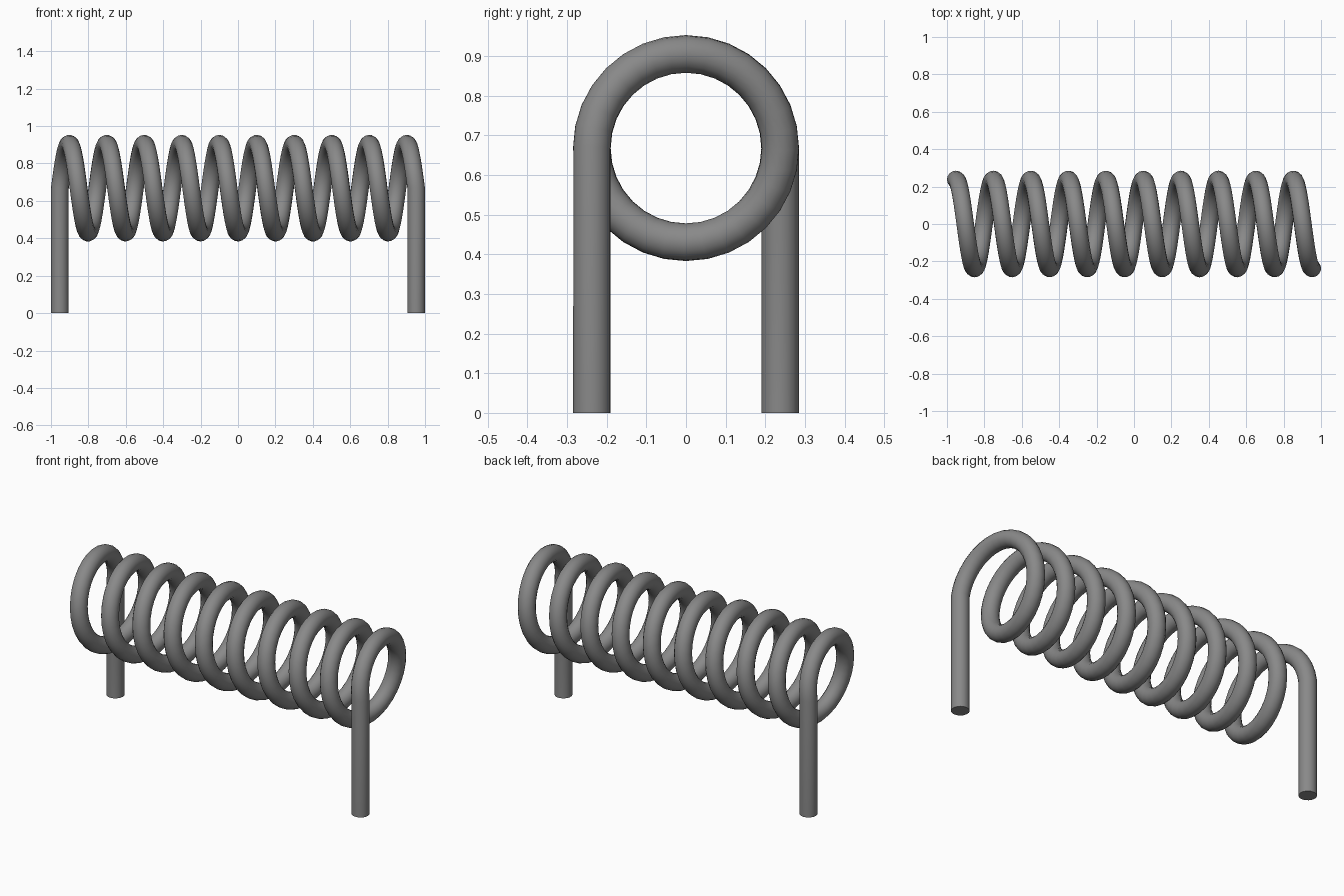
import bpy
from math import cos, sin, pi

cube = bpy.data.objects.get("Cube")
if cube:
    bpy.data.objects.remove(cube, do_unlink=True)

WIRE = 0.0475       # wire radius
COIL = 0.2375       # coil radius to wire centre
AXIS_Z = 0.668      # height of the coil axis
HALF = 0.9525       # half length between leg centres
TURNS = 9.5
STEPS = 32          # segments per turn

# Plain metal
steel = bpy.data.materials.new("grey steel")
steel.use_nodes = True
grey = (0.25, 0.25, 0.25, 1)
steel.diffuse_color = grey
steel.node_tree.nodes["Principled BSDF"].inputs["Base Color"].default_value = grey

# Wire path: back leg up, coil along x, front leg down
count = int(TURNS * STEPS)
path = [(-HALF, COIL, 0)]
for i in range(count + 1):
    a = 2 * pi * i / STEPS
    path.append((-HALF + 2 * HALF * i / count, COIL * cos(a), AXIS_Z + COIL * sin(a)))
path.append((HALF, -COIL, 0))

# Sweep a round section along the path
curve = bpy.data.curves.new("coil_spring", "CURVE")
curve.dimensions = "3D"
curve.bevel_depth = WIRE
curve.bevel_resolution = 6
curve.use_fill_caps = True
spline = curve.splines.new("POLY")
spline.points.add(len(path) - 1)
for point, co in zip(spline.points, path):
    point.co = (*co, 1)
curve.materials.append(steel)

spring = bpy.data.objects.new("coil_spring", curve)
bpy.context.collection.objects.link(spring)
bpy.ops.object.select_all(action="DESELECT")
spring.select_set(True)
bpy.context.view_layer.objects.active = spring
bpy.ops.object.convert(target="MESH")
bpy.ops.object.shade_smooth_by_angle(angle=pi / 5)
